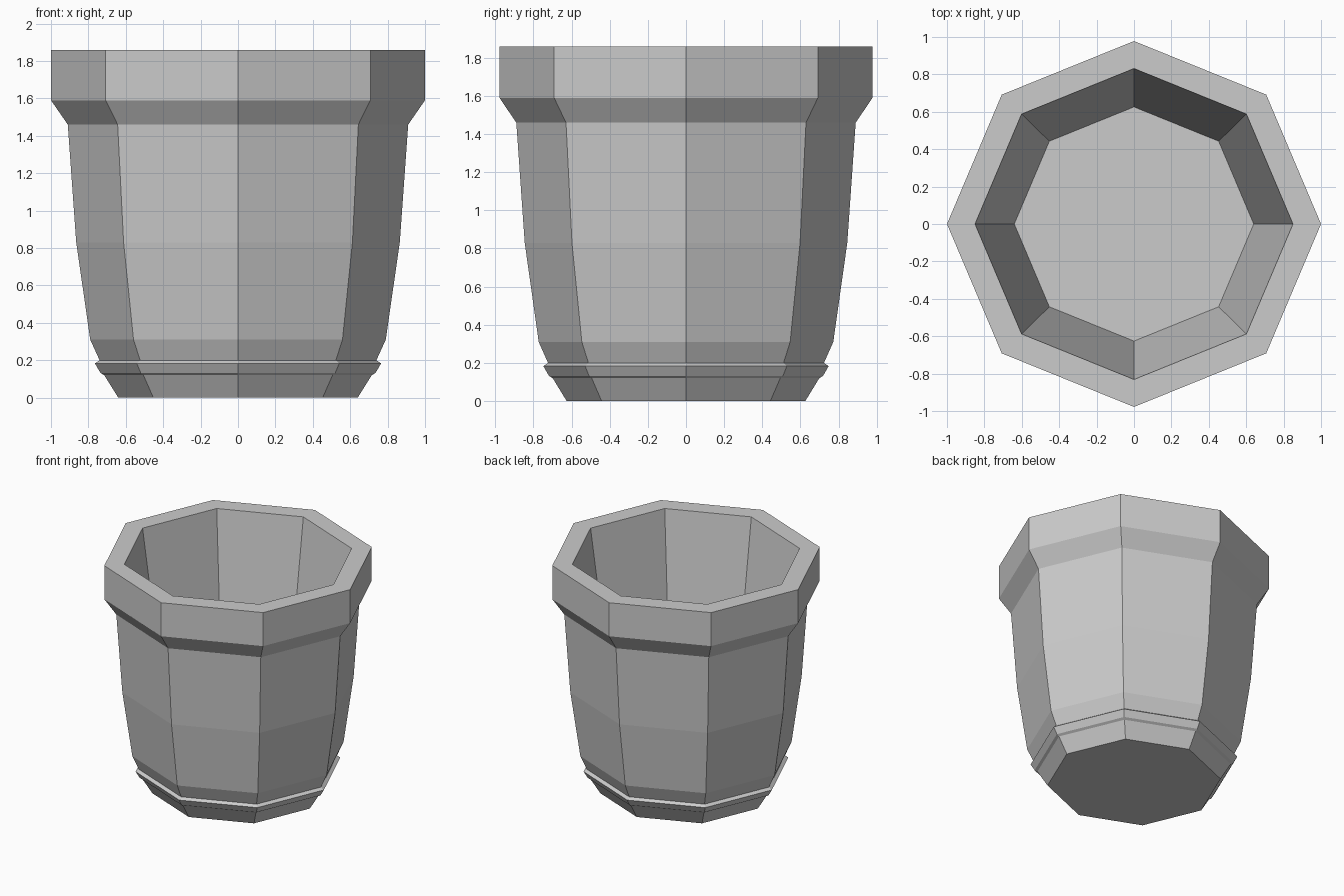
import bpy
import bmesh
import math

if "Cube" in bpy.data.objects:
    bpy.data.objects.remove(bpy.data.objects["Cube"])

SIDES = 8
Y_SCALE = 0.978  # slightly narrower front to back

grey = bpy.data.materials.new("plain_grey")
grey.diffuse_color = (0.6, 0.6, 0.6, 1)
grey.use_nodes = True
grey.node_tree.nodes["Principled BSDF"].inputs["Base Color"].default_value = grey.diffuse_color


def lathe(name, profile):
    """Eight-sided closed solid from a (radius, height) profile, capped at both ends."""
    bm = bmesh.new()
    rings = []
    for r, z in profile:
        rings.append([bm.verts.new((r * math.cos(math.tau * i / SIDES),
                                    r * math.sin(math.tau * i / SIDES) * Y_SCALE, z))
                      for i in range(SIDES)])
    for a, b in zip(rings, rings[1:]):
        for i in range(SIDES):
            j = (i + 1) % SIDES
            bm.faces.new((a[i], a[j], b[j], b[i]))
    bm.faces.new(rings[0][::-1])
    bm.faces.new(rings[-1])
    bmesh.ops.recalc_face_normals(bm, faces=bm.faces)
    mesh = bpy.data.meshes.new(name)
    bm.to_mesh(mesh)
    bm.free()
    mesh.materials.append(grey)
    obj = bpy.data.objects.new(name, mesh)
    bpy.context.collection.objects.link(obj)
    return obj


# Pot: foot, trim ridge, curved wall, thick rim, inner wall and inner floor
foot = [(0.64, 0.0), (0.715, 0.12)]
ridge = [(0.735, 0.132), (0.765, 0.183), (0.74, 0.2)]
wall = [(0.79, 0.31), (0.865, 0.83), (0.91, 1.46)]
rim = [(1.0, 1.59), (1.0, 1.86), (0.85, 1.86)]
inside = [(0.64, 0.4)]
lathe("plant_pot", foot + ridge + wall + rim + inside)
